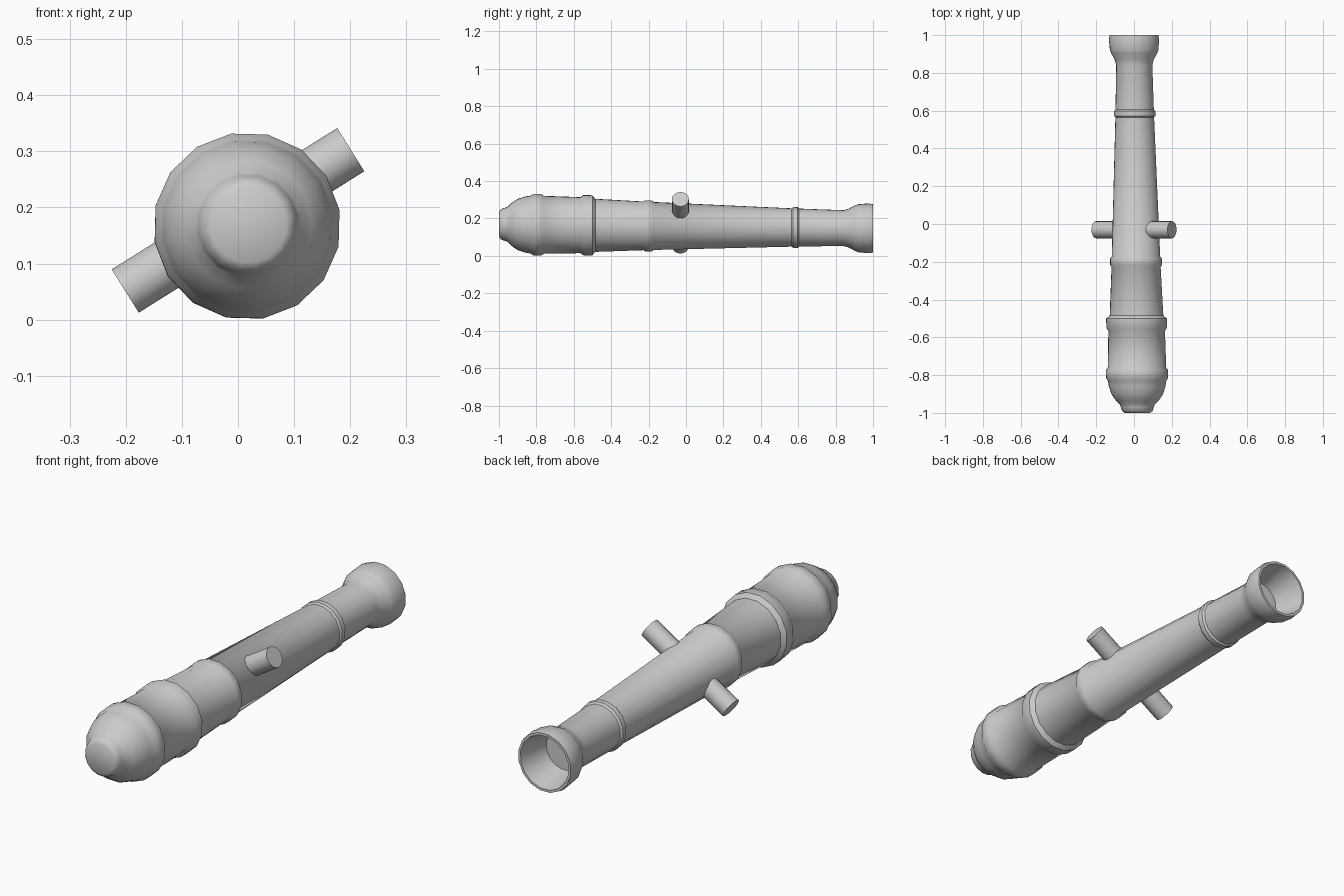
import bpy
import bmesh
import math
from mathutils import Vector

cube = bpy.data.objects.get("Cube")
if cube:
    bpy.data.objects.remove(cube, do_unlink=True)

SIDES = 16
BREECH = Vector((0.018, -1, 0.169))
MUZZLE = Vector((0.0, 1, 0.147))

metal = bpy.data.materials.new("grey metal")
metal.use_nodes = True
GREY = (0.6, 0.6, 0.6, 1)
metal.diffuse_color = GREY
metal.node_tree.nodes["Principled BSDF"].inputs["Base Color"].default_value = GREY


def finish(obj, angle):
    """Give the part its material and smooth shading."""
    obj.data.materials.clear()
    obj.data.materials.append(metal)
    bpy.ops.object.select_all(action="DESELECT")
    obj.select_set(True)
    bpy.context.view_layer.objects.active = obj
    bpy.ops.object.shade_smooth_by_angle(angle=math.radians(angle))


def lathe(name, profile, phase):
    """Turn (position, radius) pairs around the slightly tilted barrel axis."""
    bm = bmesh.new()
    rings = []
    for y, r in profile:
        centre = BREECH.lerp(MUZZLE, (y + 1) / 2)
        ring = []
        for i in range(SIDES):
            a = phase + math.tau * i / SIDES
            ring.append(bm.verts.new(centre + Vector((r * math.cos(a), 0, r * math.sin(a)))))
        rings.append(ring)
    for a, b in zip(rings, rings[1:]):
        for i in range(SIDES):
            j = (i + 1) % SIDES
            bm.faces.new((a[i], a[j], b[j], b[i]))
    bm.faces.new(rings[0])
    bm.faces.new(rings[-1])
    bmesh.ops.recalc_face_normals(bm, faces=bm.faces)
    mesh = bpy.data.meshes.new(name)
    bm.to_mesh(mesh)
    bm.free()
    obj = bpy.data.objects.new(name, mesh)
    bpy.context.collection.objects.link(obj)
    finish(obj, 40)


def band(y, half, r_back, r_top, r_front):
    """Rounded reinforcing ring around the barrel."""
    return [(y - half, r_back), (y - half * 0.6, r_top),
            (y + half * 0.6, r_top), (y + half, r_front)]


# Barrel: rounded breech, tapering tube with bands, flared muzzle, short bore
profile = [(-1, 0.068), (-0.99, 0.082), (-0.97, 0.089), (-0.955, 0.094),
           (-0.935, 0.115), (-0.9, 0.139), (-0.86, 0.152)]
profile += band(-0.795, 0.035, 0.157, 0.167, 0.157)
profile += band(-0.525, 0.04, 0.152, 0.163, 0.144)
profile += band(-0.2, 0.028, 0.132, 0.139, 0.13)
profile += band(0.585, 0.02, 0.104, 0.111, 0.103)
profile += [(0.84, 0.097), (0.87, 0.105), (0.905, 0.124), (0.92, 0.13),
            (0.975, 0.135), (1, 0.131), (1, 0.12), (0.86, 0.088)]
lathe("barrel", profile, math.radians(9.8))

# Trunnions: a pin on each side, along one slanted line
middle = Vector((0, -0.03, 0.177))
reach = Vector((0.201, 0, 0.126))
for name, sign in (("left_trunnion", 1), ("right_trunnion", -1)):
    bpy.ops.mesh.primitive_cylinder_add(
        vertices=SIDES, radius=0.0455, depth=reach.length * 0.7,
        location=middle + reach * 0.65 * sign,
        rotation=(reach * sign).to_track_quat("Z", "Y").to_euler())
    pin = bpy.context.object
    pin.name = name
    finish(pin, 40)
